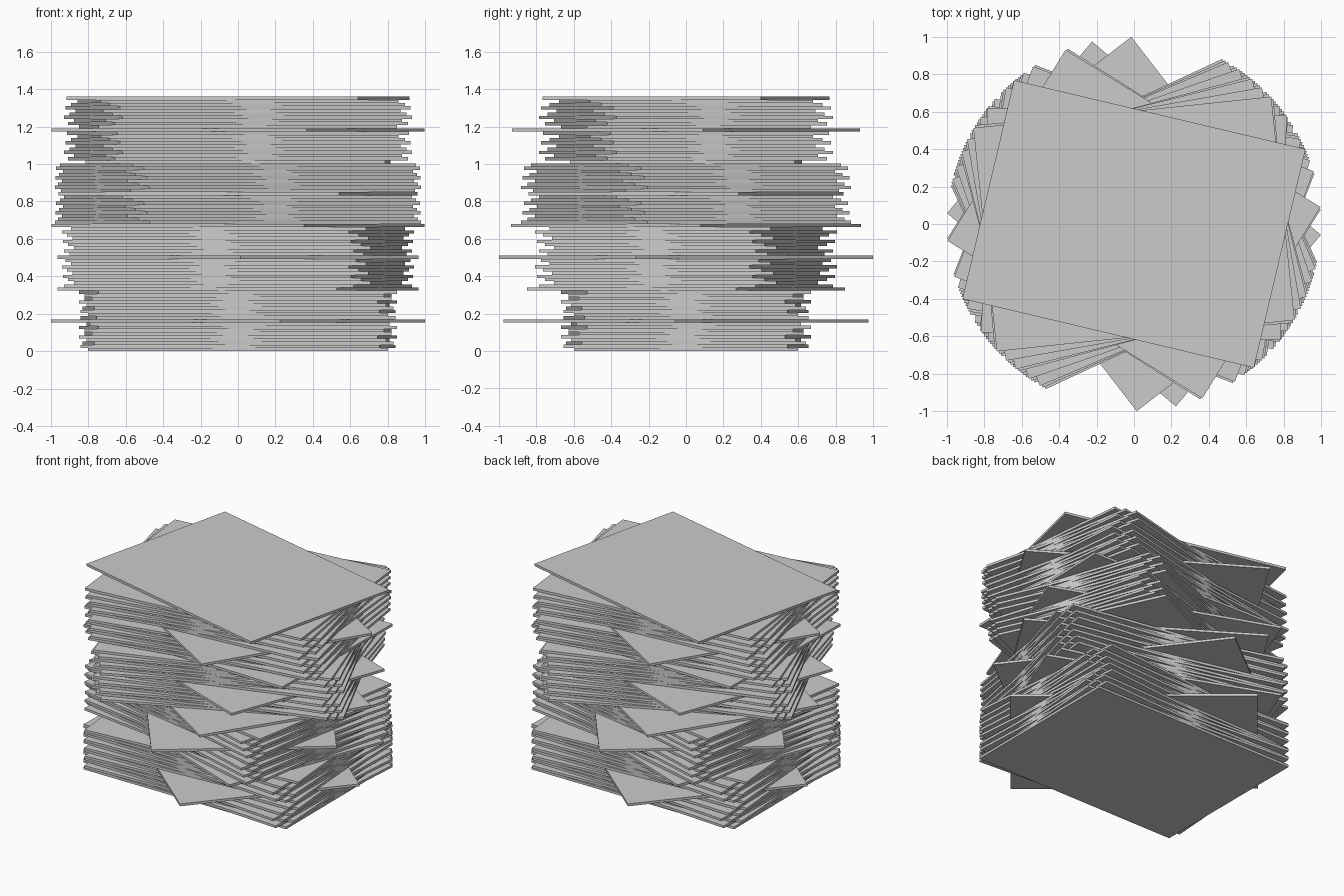
import bpy
from math import radians

if "Cube" in bpy.data.objects:
    bpy.data.objects.remove(bpy.data.objects["Cube"])

# Stack of 80 thin rectangular sheets, each turned about the vertical axis
COUNT, T = 80, 0.017
SIZE_X, SIZE_Y = 1.6, 1.2
GROUP_TURN = [0, -12, 20, 10]            # base turn of each block of twenty
# every tenth sheet is twisted further out of the pile
STRAY = [-40.2, -21.3, -52.3, -32.5, -20.5, -1.5, -31.7, -13.3]


def sheet_angle(i):
    if i % 10 == 9:
        return STRAY[i // 10]
    return GROUP_TURN[i // 20] + (i * 7 + 5) % 11 - 5


def add_sheet(i):
    bpy.ops.mesh.primitive_cube_add(size=1, location=(0, 0, (i + 0.5) * T),
                                    rotation=(0, 0, radians(sheet_angle(i))))
    sheet = bpy.context.object
    sheet.name = f"sheet_{i + 1:02d}"
    sheet.scale = (SIZE_X, SIZE_Y, T)


for i in range(COUNT):
    add_sheet(i)
